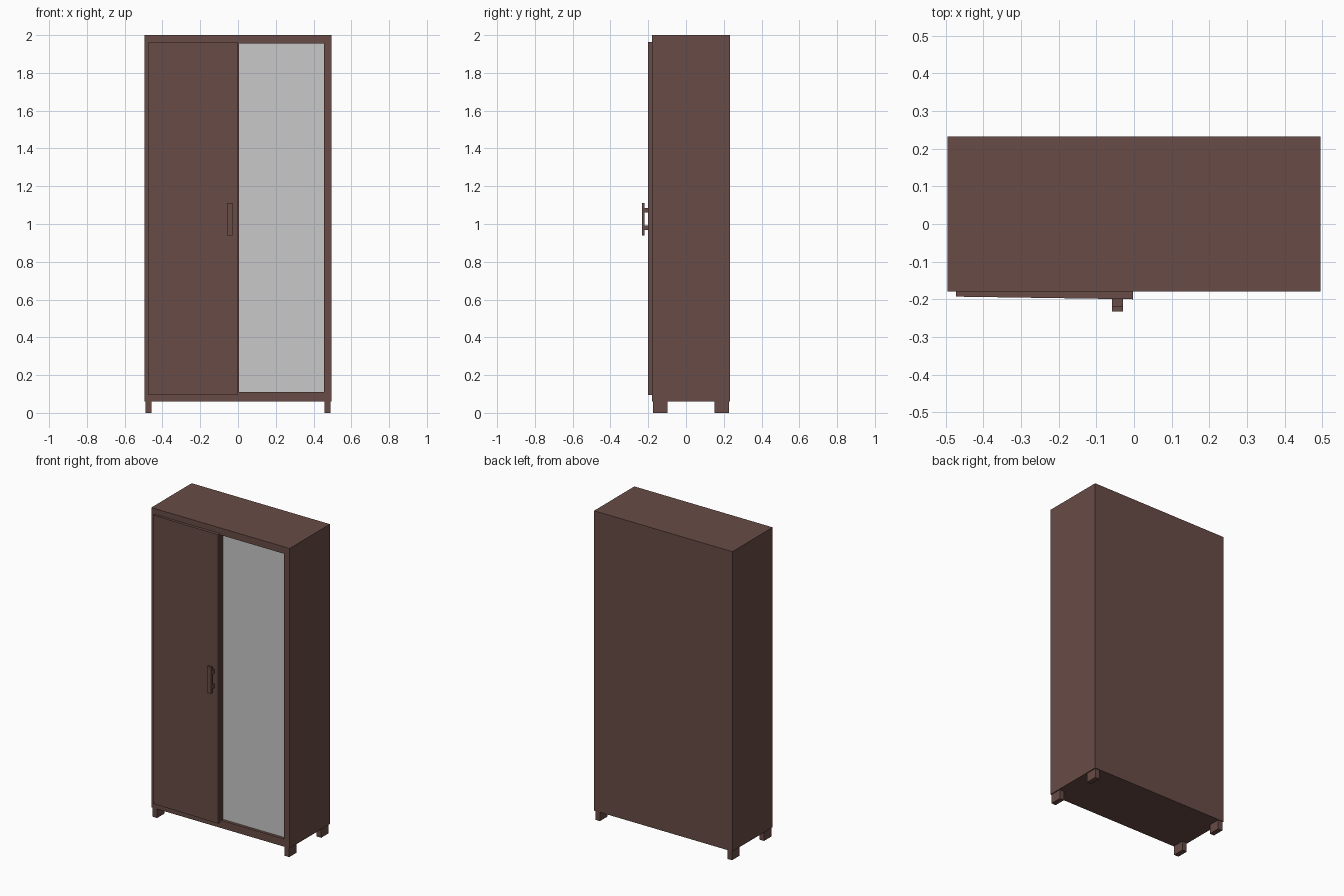
import bpy, bmesh, math
from mathutils import Matrix, Vector

if "Cube" in bpy.data.objects:
    bpy.data.objects.remove(bpy.data.objects["Cube"])


def material(name, rgb):
    m = bpy.data.materials.new(name)
    m.diffuse_color = (*rgb, 1)
    m.use_nodes = True
    m.node_tree.nodes["Principled BSDF"].inputs["Base Color"].default_value = m.diffuse_color
    return m


BROWN = material("dark brown wood", (0.138, 0.072, 0.061))
GREY = material("mirror grey", (0.58, 0.58, 0.58))


def finish(name, bm, mat):
    mesh = bpy.data.meshes.new(name)
    bm.to_mesh(mesh)
    bm.free()
    mesh.materials.append(mat)
    ob = bpy.data.objects.new(name, mesh)
    bpy.context.collection.objects.link(ob)
    return ob


def box(name, x, y, z, mat=BROWN):
    bm = bmesh.new()
    bmesh.ops.create_cube(bm, size=1)
    for v in bm.verts:
        v.co = Vector([(r[0] + r[1]) / 2 + c * (r[1] - r[0]) for r, c in zip((x, y, z), v.co)])
    return finish(name, bm, mat)


FRONT, BACK, HALF = -0.179, 0.233, 0.495
MIRROR_X, MIRROR_Z, RECESS = (0.005, 0.456), (0.11, 1.955), 0.018

# Cabinet body, its front face split into a grid so the mirror opening can be pushed in
body = box("cabinet_body", (-HALF, HALF), (FRONT, BACK), (0.06, 2.0))
bm = bmesh.new()
bm.from_mesh(body.data)
front = min(bm.faces, key=lambda f: f.calc_center_median().y)
bmesh.ops.delete(bm, geom=[front], context='FACES_ONLY')
xs, zs = (-HALF, *MIRROR_X, HALF), (0.06, *MIRROR_Z, 2.0)
for i in range(3):
    for k in range(3):
        if (i, k) != (1, 1):
            bm.faces.new([bm.verts.new((x, FRONT, z)) for x, z in (
                (xs[i], zs[k]), (xs[i + 1], zs[k]), (xs[i + 1], zs[k + 1]), (xs[i], zs[k + 1]))])
# Reveal around the mirror
ring = [(MIRROR_X[0], MIRROR_Z[0]), (MIRROR_X[1], MIRROR_Z[0]),
        (MIRROR_X[1], MIRROR_Z[1]), (MIRROR_X[0], MIRROR_Z[1])]
for (x0, z0), (x1, z1) in zip(ring, ring[1:] + ring[:1]):
    bm.faces.new([bm.verts.new(p) for p in (
        (x0, FRONT, z0), (x1, FRONT, z1), (x1, FRONT + RECESS, z1), (x0, FRONT + RECESS, z0))])
bmesh.ops.remove_doubles(bm, verts=bm.verts, dist=1e-5)
bmesh.ops.dissolve_limit(bm, angle_limit=0.01, verts=bm.verts, edges=bm.edges)
bm.to_mesh(body.data)
bm.free()

# Mirror panel set into the right half
box("mirror_panel", MIRROR_X, (FRONT + RECESS, FRONT + RECESS + 0.008), MIRROR_Z, GREY)

# Left door, slightly ajar: its front leans out towards the handle side
door = box("left_door", (-0.473, -0.003), (-0.193, FRONT + 0.001), (0.095, 1.963))
for v in door.data.vertices:
    if v.co.x > -0.2 and v.co.y < -0.185:
        v.co.y = -0.2

# Handle bar and its two posts
HANDLE_X = (-0.058, -0.029)
box("handle_bar", HANDLE_X, (-0.233, -0.219), (0.94, 1.11))
for n, z in (("lower", 0.98), ("upper", 1.073)):
    box(f"handle_post_{n}", HANDLE_X, (-0.22, -0.198), (z - 0.013, z + 0.013))

# Four legs
for sx, side in ((-1, "left"), (1, "right")):
    for y, end in ((-0.175, "front"), (0.152, "back")):
        box(f"{end}_{side}_leg", sorted((sx * 0.457, sx * 0.489)), (y, y + 0.076), (0, 0.061))
